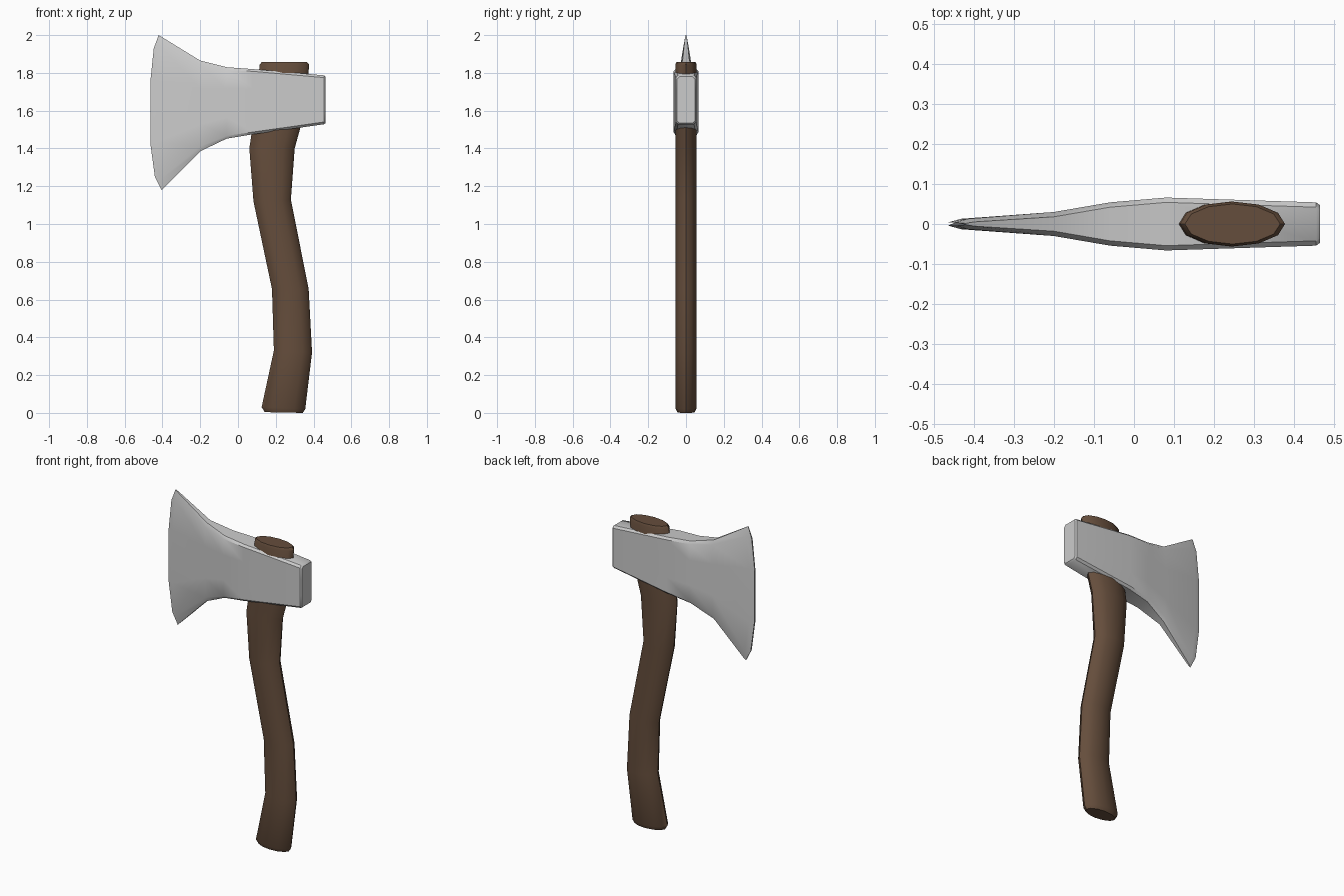
import bpy, math

if "Cube" in bpy.data.objects:
    bpy.data.objects.remove(bpy.data.objects["Cube"])


def loft(name, rings, angle):
    """Skin a list of equal-length vertex rings and cap both ends."""
    n = len(rings[0])
    verts = [p for ring in rings for p in ring]
    faces = [(r * n + i, r * n + (i + 1) % n, (r + 1) * n + (i + 1) % n, (r + 1) * n + i)
             for r in range(len(rings) - 1) for i in range(n)]
    faces.append(tuple(reversed(range(n))))
    faces.append(tuple(range(len(verts) - n, len(verts))))
    mesh = bpy.data.meshes.new(name)
    mesh.from_pydata(verts, [], faces)
    obj = bpy.data.objects.new(name, mesh)
    bpy.context.collection.objects.link(obj)
    bpy.ops.object.select_all(action='DESELECT')
    bpy.context.view_layer.objects.active = obj
    obj.select_set(True)
    bpy.ops.object.mode_set(mode='EDIT')
    bpy.ops.mesh.select_all(action='SELECT')
    bpy.ops.mesh.normals_make_consistent(inside=False)
    bpy.ops.object.mode_set(mode='OBJECT')
    bpy.ops.object.shade_smooth_by_angle(angle=math.radians(angle))
    return obj


# Handle: curved 12-sided oval; (left x, z at left, right x, z at right, half thickness)
handle_sections = [
    (0.142, 0.004, 0.343, 0.0, 0.045), (0.125, 0.03, 0.356, 0.02, 0.056),
    (0.19, 0.33, 0.392, 0.32, 0.056), (0.18, 0.655, 0.374, 0.655, 0.056),
    (0.082, 1.12, 0.28, 1.13, 0.056), (0.06, 1.40, 0.30, 1.40, 0.056),
    (0.09, 1.60, 0.355, 1.60, 0.056), (0.115, 1.845, 0.377, 1.845, 0.056),
    (0.127, 1.858, 0.365, 1.858, 0.05)]


def oval(xl, zl, xr, zr, hy, n=12):
    ring = []
    for i in range(n):
        a = 2 * math.pi * i / n
        t = (1 + math.cos(a)) / 2
        ring.append((xl + (xr - xl) * t, hy * math.sin(a), zl + (zr - zl) * t))
    return ring


handle = loft("handle", [oval(*s) for s in handle_sections], 40)
wood = bpy.data.materials.new("wood")
wood.diffuse_color = (0.13, 0.075, 0.045, 1)
wood.use_nodes = True
wood.node_tree.nodes["Principled BSDF"].inputs["Base Color"].default_value = wood.diffuse_color
handle.data.materials.append(wood)


# Axe head: beveled slab sections from cutting edge to poll
def slab(xs, z0, z1, hy, rim):
    h = z1 - z0
    zs = [z0, z0 + rim, z0 + 0.3 * h, z0 + 0.7 * h, z1 - rim, z1]
    ys = [hy - min(0.012, hy * 0.6), hy, hy, hy, hy, hy - min(0.012, hy * 0.6)]
    side = list(zip(xs, ys, zs))
    return side + [(x, -y, z) for x, y, z in reversed(side)]


edge = [-0.405, -0.44, -0.464, -0.464, -0.446, -0.42]
bevel = [-0.39, -0.405, -0.432, -0.432, -0.415, -0.40]
head_sections = [
    (edge, 1.18, 2.0, 0.004, 0.07), (bevel, 1.195, 1.988, 0.013, 0.045),
    ([-0.2] * 6, 1.385, 1.865, 0.03, 0.025), ([-0.06] * 6, 1.452, 1.83, 0.054, 0.015),
    ([0.08] * 6, 1.475, 1.82, 0.066, 0.012), ([0.455] * 6, 1.528, 1.787, 0.054, 0.012),
    ([0.464] * 6, 1.535, 1.78, 0.047, 0.012)]
loft("axe_head", [slab(*s) for s in head_sections], 35)
